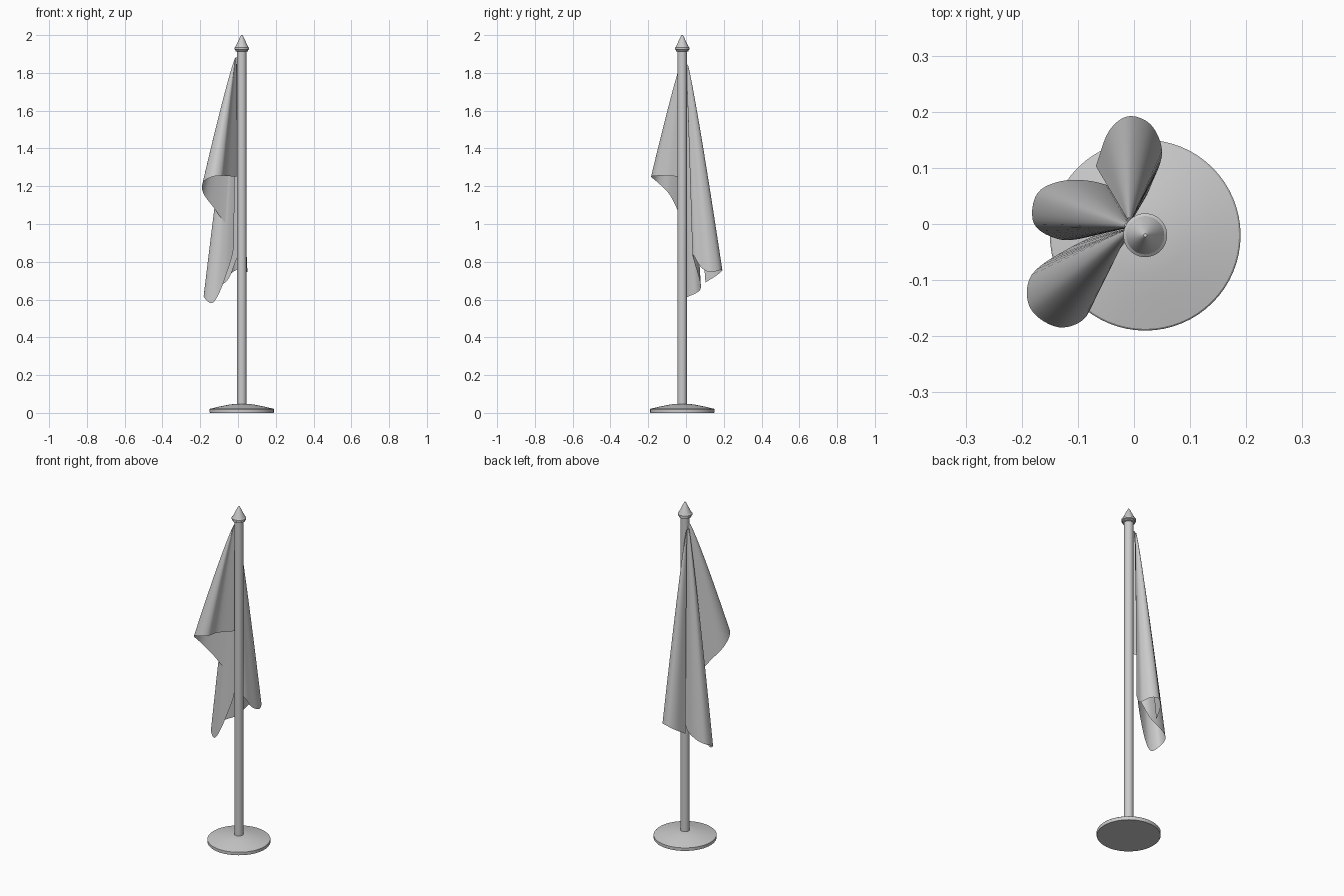
import bpy
import math
from mathutils import Vector

if "Cube" in bpy.data.objects:
    bpy.data.objects.remove(bpy.data.objects["Cube"])

CX, CY = 0.02, -0.02  # pole axis


def finish(name, verts, faces, angle=40):
    me = bpy.data.meshes.new(name)
    me.from_pydata(verts, [], faces)
    me.update()
    ob = bpy.data.objects.new(name, me)
    bpy.context.collection.objects.link(ob)
    bpy.ops.object.select_all(action='DESELECT')
    ob.select_set(True)
    bpy.context.view_layer.objects.active = ob
    bpy.ops.object.shade_smooth_by_angle(angle=math.radians(angle))
    return ob


def lathe(name, profile, n=64):
    """Revolve (radius, z) points, listed bottom to top, and cap both ends."""
    verts = [(CX + r * math.cos(2 * math.pi * k / n),
              CY + r * math.sin(2 * math.pi * k / n), z)
             for r, z in profile for k in range(n)]
    faces = [(i * n + k, i * n + (k + 1) % n,
              (i + 1) * n + (k + 1) % n, (i + 1) * n + k)
             for i in range(len(profile) - 1) for k in range(n)]
    faces.append(tuple(reversed(range(n))))
    faces.append(tuple(range((len(profile) - 1) * n, len(profile) * n)))
    return finish(name, verts, faces, 25)


# Round weighted base with shallow dome
lathe("base", [(0.168, 0), (0.17, 0.003), (0.17, 0.019), (0.167, 0.022),
               (0.12, 0.033), (0.07, 0.043), (0.035, 0.048), (0.025, 0.048)])

# Pole
lathe("pole", [(0.025, 0.04), (0.025, 1.918)], 48)

# Finial: collar and pointed tip
lathe("finial", [(0.026, 1.912), (0.034, 1.915), (0.034, 1.922), (0.039, 1.925),
                 (0.039, 1.934), (0.034, 1.938), (0.007, 1.994), (0.003, 2.0)], 48)

# Draped flag: lower hem path from the pole round three hanging folds
hem = [Vector(p) for p in [
    (-0.008, -0.022, 1.25), (-0.065, -0.10, 1.255), (-0.085, -0.165, 1.255),
    (-0.135, -0.184, 1.25), (-0.185, -0.15, 1.22), (-0.182, -0.09, 1.16),
    (-0.11, -0.04, 1.06), (-0.022, 0.0, 0.91),
    (-0.07, -0.02, 0.71), (-0.13, -0.028, 0.585), (-0.178, 0.0, 0.61),
    (-0.172, 0.055, 0.635), (-0.12, 0.078, 0.66), (-0.05, 0.07, 0.71),
    (0.006, 0.034, 0.84), (0.035, 0.08, 0.77), (0.05, 0.13, 0.745),
    (0.03, 0.177, 0.755), (-0.01, 0.192, 0.755), (-0.045, 0.165, 0.73),
    (-0.068, 0.103, 0.69)]]


def spline(pts, steps):
    """Smooth curve through the points (Catmull-Rom)."""
    out = []
    p = [2 * pts[0] - pts[1]] + pts + [2 * pts[-1] - pts[-2]]
    for i in range(1, len(p) - 2):
        for s in range(steps):
            t = s / steps
            a, b, c, d = p[i - 1:i + 3]
            out.append(0.5 * (2 * b + (c - a) * t + (2 * a - 5 * b + 4 * c - d) * t ** 2
                              + (3 * b - a - 3 * c + d) * t ** 3))
    return out + [pts[-1]]


# Each column of cloth fans from the gathered top corner to the hem
curve = spline(hem, 6)
rows = 40
verts = []
for i, h in enumerate(curve):
    u = i / (len(curve) - 1)
    top = Vector((-0.008 + 0.05 * h.x, -0.012 + 0.015 * u + 0.05 * h.y, 1.885 - 0.05 * u))
    for j in range(rows + 1):
        s = j / rows
        k = s ** 0.9
        verts.append((top.x + (h.x - top.x) * k, top.y + (h.y - top.y) * k,
                      top.z + (h.z - top.z) * s))
w = rows + 1
faces = [(i * w + j, i * w + j + 1, (i + 1) * w + j + 1, (i + 1) * w + j)
         for i in range(len(curve) - 1) for j in range(rows)]
finish("flag", verts, faces, 80)
